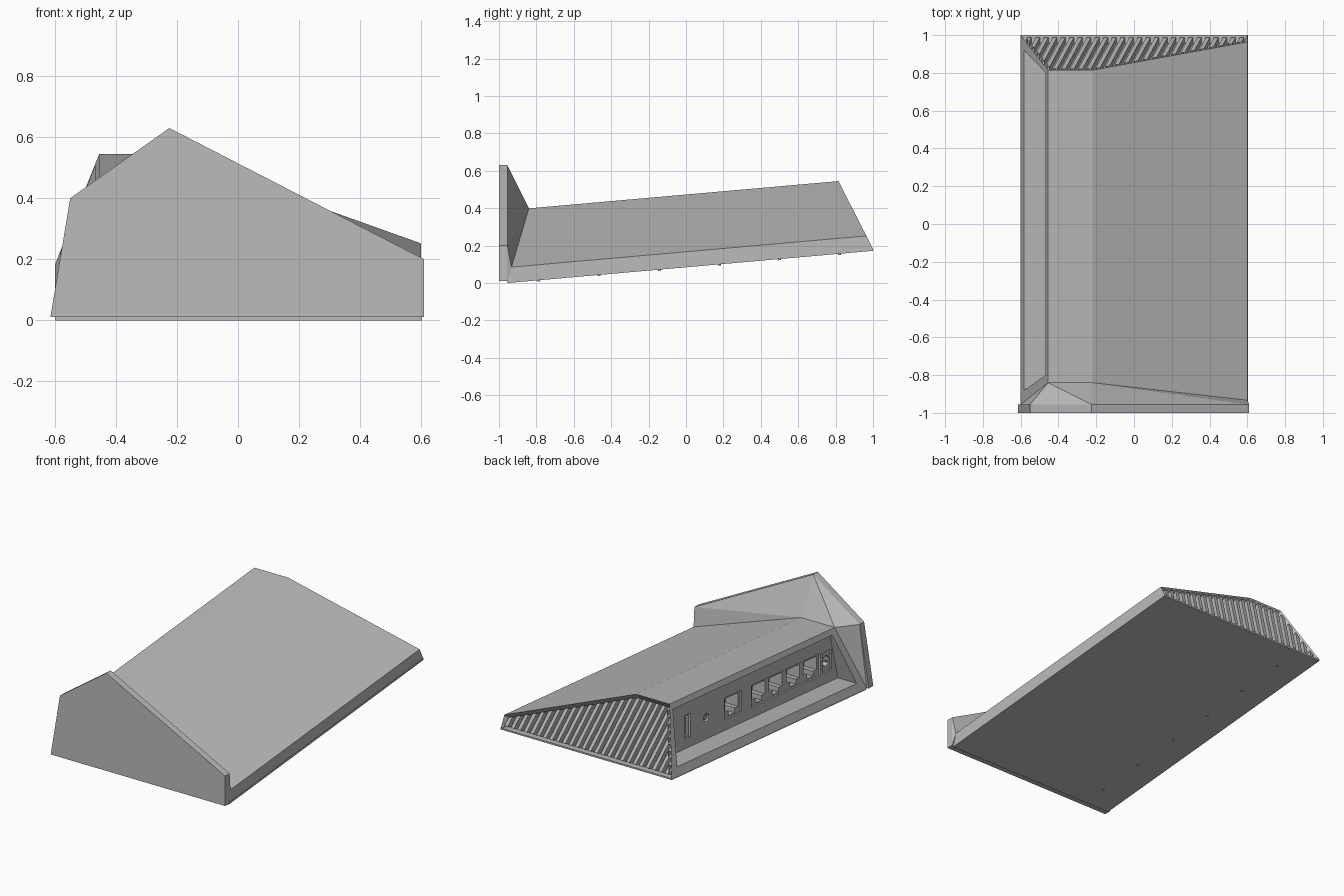
import bpy
import bmesh
import math
from mathutils import Vector

if "Cube" in bpy.data.objects:
    bpy.data.objects.remove(bpy.data.objects["Cube"])

grey = bpy.data.materials.new("matte_grey")
grey.use_nodes = True
grey.diffuse_color = (0.5, 0.5, 0.5, 1)
grey.node_tree.nodes["Principled BSDF"].inputs["Base Color"].default_value = (0.5, 0.5, 0.5, 1)

FRONT, BACK, TILT = -0.955, 1.0, 0.088


def tilted(x, y, h):
    """Point at height h above the sloping underside."""
    return Vector((x, y, 0.01 + TILT * (y - FRONT) + h))


def finish(bm, name, fix_normals=True):
    if fix_normals:
        bmesh.ops.recalc_face_normals(bm, faces=bm.faces)
    mesh = bpy.data.meshes.new(name)
    bm.to_mesh(mesh)
    bm.free()
    mesh.materials.append(grey)
    ob = bpy.data.objects.new(name, mesh)
    bpy.context.collection.objects.link(ob)
    return ob


def loft(bm, a, b, cap_a=True, cap_b=True):
    """Join two rings of vertices with a band of faces."""
    n = len(a)
    for i in range(n):
        j = (i + 1) % n
        bm.faces.new((a[i], a[j], b[j], b[i]))
    if cap_a:
        bm.faces.new(a[::-1])
    return bm.faces.new(b) if cap_b else None


def verts(bm, points):
    return [bm.verts.new(p) for p in points]


def prism(bm, outline, x0, x1):
    """Extrude a (y, h) outline along x."""
    loft(bm, *[verts(bm, [tilted(x, y, h) for y, h in outline]) for x in (x0, x1)])


def rect(y, h, w, t):
    return [(y - w / 2, h - t / 2), (y + w / 2, h - t / 2), (y + w / 2, h + t / 2), (y - w / 2, h + t / 2)]


def disc(y, h, r, n=16):
    return [(y + r * math.cos(math.tau * i / n), h + r * math.sin(math.tau * i / n)) for i in range(n)]


def cut(target, bm, name):
    cutter = finish(bm, name)
    cutter.hide_render = True
    mod = target.modifiers.new(name, "BOOLEAN")
    mod.operation, mod.solver, mod.object = "DIFFERENCE", "EXACT", cutter
    bpy.context.view_layer.objects.active = target
    bpy.ops.object.modifier_apply(modifier=name)
    bpy.data.objects.remove(cutter)


# Main housing: wedge profile with sloping ends
profile = [(-0.6, 0), (-0.455, 0.379), (-0.22, 0.379), (0.6, 0.073), (0.6, 0)]
front_ring = [tilted(x, FRONT + 0.303 * h, h) for x, h in profile]
back_ring = [tilted(x, BACK - 0.488 * h, h) for x, h in profile]

bm = bmesh.new()
fv, bv = verts(bm, front_ring), verts(bm, back_ring)
back_face = loft(bm, fv, bv)

# Port bay sunk into the sloping side
side = next(f for f in bm.faces if set(f.verts) == {fv[0], fv[1], bv[0], bv[1]})
bm.faces.remove(side)
low, high, panel_x = 0.046, 0.345, -0.45
bay = [(-0.88, low), (-0.80, high), (0.80, high), (0.92, low)]
opening = verts(bm, [tilted(-0.6 + 0.383 * h, y, h) for y, h in bay])
panel = verts(bm, [tilted(panel_x, y, h) for y, h in bay])
loft(bm, [fv[0], fv[1], bv[1], bv[0]], opening, False, False)
loft(bm, opening, panel, False, True)
bmesh.ops.recalc_face_normals(bm, faces=bm.faces)

# Grille recess on the back end
bmesh.ops.inset_region(bm, faces=[back_face], thickness=0.018, use_even_offset=True)
back_face.normal_update()
normal = back_face.normal.copy()
rim = [v.co.copy() for v in back_face.verts]
for v in back_face.verts:
    v.co -= normal * 0.04
housing = finish(bm, "housing")

# Shallow surrounds, then deep sockets
PORT_H = 0.182
jacks = [0.17, -0.10, -0.273, -0.446, -0.619]
bm = bmesh.new()
prism(bm, rect(0.17, PORT_H, 0.17, 0.14), panel_x - 0.02, panel_x + 0.012)
prism(bm, rect(-0.36, PORT_H, 0.69, 0.14), panel_x - 0.02, panel_x + 0.012)
prism(bm, rect(-0.776, PORT_H, 0.085, 0.13), panel_x - 0.02, panel_x + 0.012)
prism(bm, rect(0.63, PORT_H, 0.06, 0.15), panel_x - 0.02, panel_x + 0.012)
cut(housing, bm, "surround_cutter")

bm = bmesh.new()
for y in jacks:
    top, mid, bottom = PORT_H + 0.055, PORT_H - 0.03, PORT_H - 0.06
    prism(bm, [(y - 0.065, top), (y - 0.065, mid), (y - 0.03, mid), (y - 0.03, bottom),
               (y + 0.03, bottom), (y + 0.03, mid), (y + 0.065, mid), (y + 0.065, top)],
          panel_x - 0.03, panel_x + 0.1)
prism(bm, rect(0.63, PORT_H, 0.045, 0.13), panel_x - 0.03, panel_x + 0.1)
prism(bm, disc(0.44, PORT_H, 0.026), panel_x - 0.03, panel_x + 0.03)
prism(bm, disc(-0.776, PORT_H, 0.032), panel_x - 0.03, panel_x + 0.08)
cut(housing, bm, "socket_cutter")

# Socket inserts
bm = bmesh.new()
prism(bm, rect(0.637, PORT_H, 0.015, 0.11), panel_x + 0.01, panel_x + 0.1)
finish(bm, "usb_tongue")
bm = bmesh.new()
prism(bm, disc(-0.776, PORT_H, 0.01, 10), panel_x + 0.005, panel_x + 0.08)
finish(bm, "power_pin")
bm = bmesh.new()
prism(bm, disc(0.44, PORT_H, 0.016), panel_x + 0.005, panel_x + 0.03)
finish(bm, "reset_button")

# Slanted grille bars clipped to the recess
bm = bmesh.new()
lean, width = -0.1, 0.022
for i in range(34):
    x = -0.65 + 0.045 * i
    quad = []
    for h, off in ((-0.03, -0.032), (0.41, -0.032 + lean * 1.16 + 0.032)):
        shift = lean * h / 0.379
        quad.append((x + shift, h))
    corners = [(quad[0][0], quad[0][1]), (quad[0][0] + width, quad[0][1]),
               (quad[1][0] + width, quad[1][1]), (quad[1][0], quad[1][1])]
    surface = [tilted(px, BACK - 0.488 * h, h) for px, h in corners]
    loft(bm, verts(bm, [p - normal * 0.045 for p in surface]),
         verts(bm, [p - normal * 0.004 for p in surface]))
bmesh.ops.recalc_face_normals(bm, faces=bm.faces)
for i, p in enumerate(rim):
    edge = rim[(i + 1) % len(rim)] - p
    bmesh.ops.bisect_plane(bm, geom=bm.verts[:] + bm.edges[:] + bm.faces[:], plane_co=p,
                           plane_no=edge.cross(normal).normalized(), clear_outer=True)
finish(bm, "grille_bars", False)

# Front stand plate with faceted taper into the housing
plate = [(-0.615, 0.01), (-0.55, 0.40), (-0.225, 0.63), (0.61, 0.20), (0.61, 0.01)]
bm = bmesh.new()
face_ring = verts(bm, [(x, -1, z) for x, z in plate])
rear_ring = verts(bm, [(x, FRONT, z) for x, z in plate])
neck = verts(bm, front_ring)
loft(bm, face_ring, rear_ring, True, False)
for i in range(len(plate) - 1):
    bm.faces.new((rear_ring[i], rear_ring[i + 1], neck[i]))
    bm.faces.new((rear_ring[i + 1], neck[i + 1], neck[i]))
bm.faces.new((rear_ring[4], rear_ring[0], neck[0], neck[4]))
finish(bm, "front_plate")

# Base panel and its row of small pegs
bm = bmesh.new()
prism(bm, [(FRONT, -0.01), (BACK, -0.01), (BACK, 0), (FRONT, 0)], -0.6, 0.603)
finish(bm, "base_panel")
bm = bmesh.new()
for i in range(6):
    y = -0.785 + 0.321 * i
    rings = [verts(bm, [tilted(-0.42 + px, y + py, h) for px, py in disc(0, 0, 0.008, 12)])
             for h in (-0.016, -0.005)]
    loft(bm, *rings)
finish(bm, "base_pegs")
